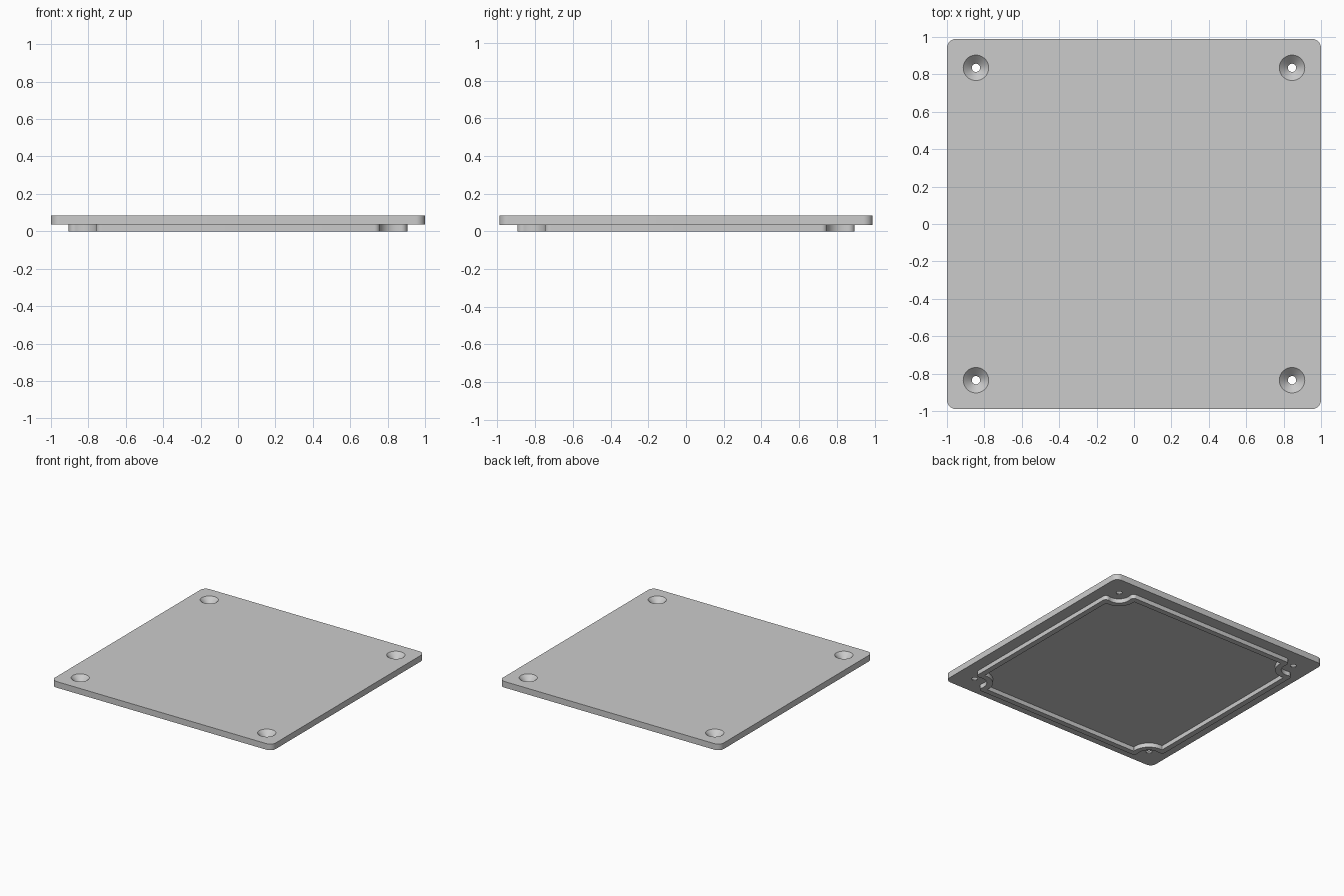
import bpy, bmesh
from math import sin, cos, pi, sqrt, atan2, radians

if "Cube" in bpy.data.objects:
    bpy.data.objects.remove(bpy.data.objects["Cube"])

HALF_X, HALF_Y, RADIUS = 1.0, 0.99, 0.05
SEAT, TOP = 0.035, 0.085
HOLE_X, HOLE_Y = 0.845, 0.835
LIP_GAP, LIP_WIDTH = 0.06, 0.045

grey = bpy.data.materials.new("light grey")
grey.use_nodes = True
grey.diffuse_color = (0.6, 0.6, 0.6, 1)
grey.node_tree.nodes["Principled BSDF"].inputs["Base Color"].default_value = (0.6, 0.6, 0.6, 1)


def arc(cx, cy, r, start, end, n=12):
    angles = [start + (end - start) * i / n for i in range(n + 1)]
    return [(cx + r * cos(a), cy + r * sin(a)) for a in angles]


def four_corners(corner):
    """Mirror one corner path into all quadrants, keeping a continuous loop."""
    loop = []
    for sx, sy in ((1, 1), (-1, 1), (-1, -1), (1, -1)):
        path = corner if sx * sy > 0 else corner[::-1]
        loop += [(x * sx, y * sy) for x, y in path]
    return loop


def notched_corner(gap, r, f):
    """Corner path curling around a screw hole, with rounded shoulders."""
    s = sqrt((r + f) ** 2 - (gap - f) ** 2)
    a = atan2(s, f - gap)
    return (arc(HOLE_X + gap - f, HOLE_Y - s, f, 0, a, 8)
            + arc(HOLE_X, HOLE_Y, r, a - pi, -pi / 2 - a, 24)[1:-1]
            + arc(HOLE_X - s, HOLE_Y + gap - f, f, pi / 2 - a, pi / 2, 8))


def make_object(name, bm):
    bmesh.ops.recalc_face_normals(bm, faces=bm.faces)
    mesh = bpy.data.meshes.new(name)
    bm.to_mesh(mesh)
    bm.free()
    mesh.materials.append(grey)
    obj = bpy.data.objects.new(name, mesh)
    bpy.context.collection.objects.link(obj)
    return obj


def stack(name, rings, capped):
    """Join rings of equal length with quads; cap the ends or close the tube."""
    bm = bmesh.new()
    rows = [[bm.verts.new((x, y, z)) for x, y in loop] for loop, z in rings]
    pairs = list(zip(rows, rows[1:]))
    if capped:
        bm.faces.new(rows[0])
        bm.faces.new(rows[-1])
    else:
        pairs.append((rows[-1], rows[0]))
    for low, high in pairs:
        for i in range(len(low)):
            j = (i + 1) % len(low)
            bm.faces.new((low[i], low[j], high[j], high[i]))
    return make_object(name, bm)


def finish(obj):
    bpy.ops.object.select_all(action="DESELECT")
    obj.select_set(True)
    bpy.context.view_layer.objects.active = obj
    for mod in list(obj.modifiers):
        bpy.ops.object.modifier_apply(modifier=mod.name)
    bpy.ops.object.shade_smooth_by_angle(angle=radians(30))


# Rounded cover plate
outline = four_corners(arc(HALF_X - RADIUS, HALF_Y - RADIUS, RADIUS, 0, pi / 2))
plate = stack("cover_plate", [(outline, SEAT), (outline, TOP)], True)

# Countersunk screw holes: narrow bore, cone, then clearance above the plate
cutters = []
for sx in (-1, 1):
    for sy in (-1, 1):
        rings = [(arc(sx * HOLE_X, sy * HOLE_Y, r, 0, 2 * pi, 48)[:-1], z)
                 for r, z in ((0.022, 0), (0.022, 0.04), (0.068, TOP), (0.068, 0.12))]
        cutter = stack("hole_cutter", rings, True)
        cutter.hide_render = True
        cutters.append(cutter)
        cut = plate.modifiers.new("screw_hole", "BOOLEAN")
        cut.operation = "DIFFERENCE"
        cut.solver = "EXACT"
        cut.object = cutter
finish(plate)
for cutter in cutters:
    bpy.data.objects.remove(cutter)

# Locating lip underneath, stepping inward around each screw hole
outer = four_corners(notched_corner(LIP_GAP, 0.09, 0.03))
inner = four_corners(notched_corner(LIP_GAP - LIP_WIDTH, 0.09 + LIP_WIDTH, 0.004))
inside_plate = SEAT + 0.003
lip = stack("locating_lip", [(outer, 0), (outer, inside_plate),
                             (inner, inside_plate), (inner, 0)], False)
finish(lip)
